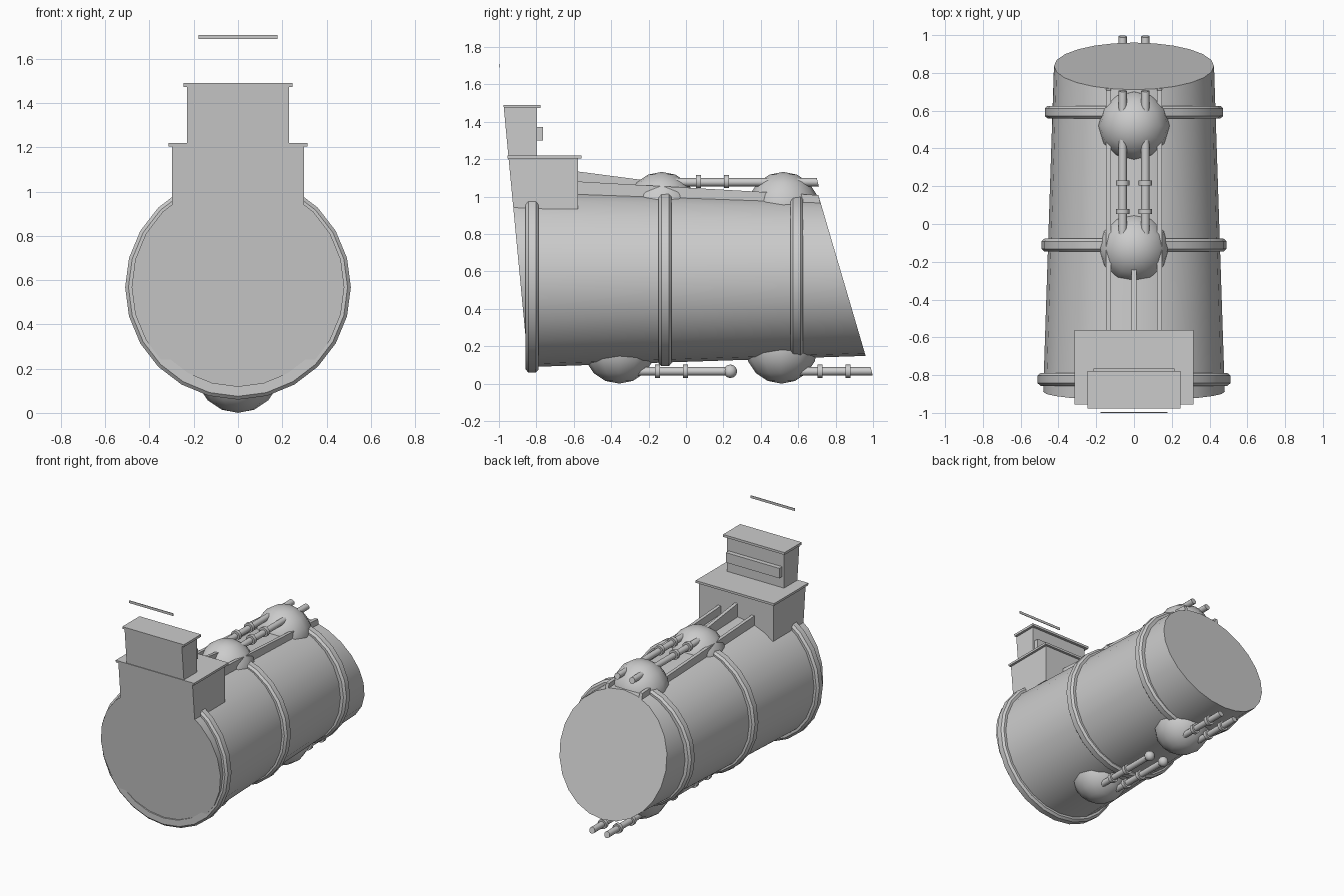
import bpy, bmesh, math
from mathutils import Vector, Matrix

if "Cube" in bpy.data.objects:
    bpy.data.objects.remove(bpy.data.objects["Cube"])

grey = bpy.data.materials.new("plain_grey")
grey.diffuse_color = (0.6, 0.6, 0.6, 1)
grey.use_nodes = True
grey.node_tree.nodes["Principled BSDF"].inputs["Base Color"].default_value = grey.diffuse_color
CZ = 0.568          # height of the barrel axis
N = 24              # sides of barrel and bands


def front_y(z):     # leaning front plane
    return -0.834 - 0.095 * z


def back_y(z):      # raked back plane
    return 0.71 + (1.0 - z) * 0.294


def radius(y):      # barrel taper
    return 0.48 - 0.033 * (y + 0.87)


def make(name, bm, smooth=None):
    bmesh.ops.recalc_face_normals(bm, faces=bm.faces)
    me = bpy.data.meshes.new(name)
    bm.to_mesh(me)
    bm.free()
    me.materials.append(grey)
    ob = bpy.data.objects.new(name, me)
    bpy.context.collection.objects.link(ob)
    if smooth:
        bpy.ops.object.select_all(action='DESELECT')
        ob.select_set(True)
        bpy.context.view_layer.objects.active = ob
        bpy.ops.object.shade_smooth_by_angle(angle=math.radians(smooth))
    return ob


def prism(name, profile, x0, x1):
    """Side profile of (y, z) points extruded along x."""
    bm = bmesh.new()
    a = [bm.verts.new((x0, y, z)) for y, z in profile]
    b = [bm.verts.new((x1, y, z)) for y, z in profile]
    bm.faces.new(a)
    bm.faces.new(b[::-1])
    n = len(a)
    for i in range(n):
        bm.faces.new((a[i], a[(i + 1) % n], b[(i + 1) % n], b[i]))
    return make(name, bm)


def leaning_box(name, hw, back, z0, z1, out=0.0):
    prism(name, [(front_y(z0) - out, z0), (back, z0), (back, z1), (front_y(z1) - out, z1)], -hw, hw)


def barrel():
    bm = bmesh.new()
    loops = []
    for plane, yy in ((front_y, -0.87), (back_y, 0.84)):
        loop = []
        for i in range(N):
            a = 2 * math.pi * i / N
            y = yy
            for _ in range(4):
                z = CZ + radius(y) * math.sin(a)
                y = plane(z)
            loop.append(bm.verts.new((radius(y) * math.cos(a), y, z)))
        loops.append(loop)
    a, b = loops
    for i in range(N):
        j = (i + 1) % N
        bm.faces.new((a[i], a[j], b[j], b[i]))
    bm.faces.new(a)
    bm.faces.new(b)
    make("barrel_body", bm, 30)


def band(name, y, rx, rz, cz):
    """Chamfered strap, open at the top between the rails."""
    bm = bmesh.new()
    section = [(-0.034, -0.06), (-0.034, -0.015), (-0.02, 0), (0.02, 0), (0.034, -0.015), (0.034, -0.06)]
    rows = []
    for i in range(N - 1):
        a = math.radians(105 + 15 * i)
        rows.append([bm.verts.new(((rx + d) * math.cos(a), y + w, cz + (rz + d) * math.sin(a)))
                     for w, d in section])
    for p, q in zip(rows, rows[1:]):
        for k in range(6):
            m = (k + 1) % 6
            bm.faces.new((p[k], p[m], q[m], q[k]))
    bm.faces.new(rows[0])
    bm.faces.new(rows[-1])
    make(name, bm, 25)


def ball(name, loc, r, seg=12, rings=8):
    bm = bmesh.new()
    bmesh.ops.create_uvsphere(bm, u_segments=seg, v_segments=rings, radius=r,
                              matrix=Matrix.Translation(loc))
    make(name, bm, 50)


def tube(name, x, z, y0, y1, r, shear=0.0, seg=12):
    bm = bmesh.new()
    m = Matrix.Translation((x, (y0 + y1) / 2, z)) @ Matrix.Rotation(math.pi / 2, 4, 'X')
    bmesh.ops.create_cone(bm, cap_ends=True, segments=seg, radius1=r, radius2=r,
                          depth=y1 - y0, matrix=m)
    for v in bm.verts:
        v.co.y -= shear * (v.co.z - z)
    make(name, bm, 40)


# barrel and its straps
barrel()
band("front_band", -0.823, 0.51, 0.508, CZ)
band("middle_band", -0.112, 0.49, 0.477, CZ + 0.002)
band("back_band", 0.592, 0.472, 0.45, CZ + 0.008)

# stepped housing on the front
leaning_box("lower_housing", 0.298, -0.577, 0.935, 1.206)
leaning_box("lower_lid", 0.315, -0.56, 1.204, 1.22, 0.005)
leaning_box("upper_housing", 0.23, -0.797, 1.22, 1.475)
leaning_box("upper_lid", 0.247, -0.778, 1.473, 1.49)
prism("back_bar", [(-0.80, 1.3), (-0.764, 1.3), (-0.764, 1.372), (-0.80, 1.372)], -0.215, 0.215)
prism("floating_plate", [(-1.0, 1.69), (-0.996, 1.69), (-0.996, 1.708), (-1.0, 1.708)], -0.178, 0.178)

# rails along the top
prism("centre_rail", [(-0.6, 0.98), (-0.15, 0.98), (-0.15, 1.078), (-0.6, 1.137)], -0.012, 0.012)
for s, side in ((-1, "left"), (1, "right")):
    prism(side + "_rail", [(-0.6, 0.96), (0.722, 0.95), (0.708, 1.008), (-0.6, 1.082)],
          s * 0.135 - 0.012, s * 0.135 + 0.012)

# domes above and below
for name, y, z in (("top_front_dome", -0.13, 0.94), ("top_back_dome", 0.52, 0.94),
                   ("bottom_front_dome", -0.357, 0.193), ("bottom_back_dome", 0.51, 0.193)):
    ball(name, (0, y, z), 0.192 if z > 0.5 else 0.193)

# paired pipes with collars
for s, side in ((-1, "left"), (1, "right")):
    x = s * 0.06
    tube(side + "_top_pipe", x, 1.077, -0.1, 0.705, 0.022, 0.25)
    tube(side + "_bottom_front_pipe", x, 0.066, -0.33, 0.235, 0.022)
    tube(side + "_bottom_back_pipe", x, 0.066, 0.52, 0.993, 0.022, 0.25)
    ball(side + "_pipe_knob", (x, 0.237, 0.066), 0.036)
    for i, (y, z) in enumerate(((0.066, 1.08), (0.216, 1.08), (-0.153, 0.066), (-0.003, 0.066),
                                (0.717, 0.066), (0.867, 0.066))):
        tube("%s_collar_%d" % (side, i + 1), x, z, y - 0.013, y + 0.013, 0.035)
